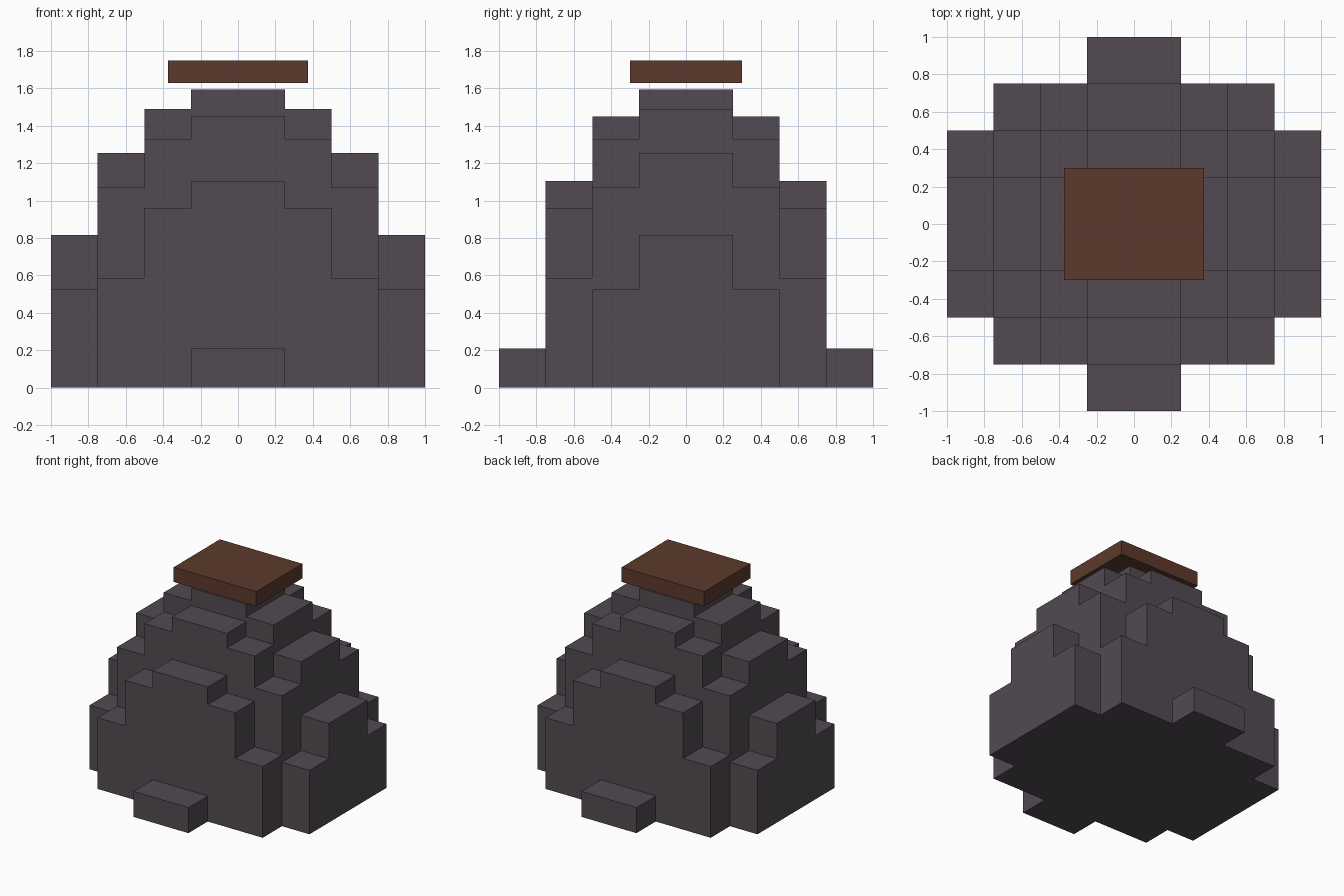
import bpy
import bmesh

cube = bpy.data.objects.get("Cube")
if cube:
    bpy.data.objects.remove(cube, do_unlink=True)


def make_material(name, rgb):
    mat = bpy.data.materials.new(name)
    mat.use_nodes = True
    mat.diffuse_color = (*rgb, 1)
    mat.node_tree.nodes["Principled BSDF"].inputs["Base Color"].default_value = (*rgb, 1)
    return mat


def make_object(name, bm, mat):
    bmesh.ops.remove_doubles(bm, verts=bm.verts, dist=0.0001)
    mesh = bpy.data.meshes.new(name)
    bm.to_mesh(mesh)
    bm.free()
    mesh.materials.append(mat)
    obj = bpy.data.objects.new(name, mesh)
    bpy.context.collection.objects.link(obj)
    return obj


stone = make_material("dark stone", (0.084, 0.070, 0.084))
wood = make_material("brown wood", (0.107, 0.042, 0.025))

# Column heights of one quarter, by distance from the centre: rows in y, columns in x
STEP = 0.25
HEIGHTS = [
    [1.595, 1.49, 1.255, 0.815],
    [1.45, 1.33, 1.07, 0.525],
    [1.105, 0.96, 0.585, 0],
    [0.21, 0, 0, 0],
]


def height(i, j):
    """Height of the mirrored column at grid cell i, j (each from -4 to 3)."""
    a, b = (n if n >= 0 else -n - 1 for n in (i, j))
    return HEIGHTS[b][a] if max(a, b) < len(HEIGHTS) else 0


# Stepped mound: tops, base and only the exposed walls
bm = bmesh.new()


def quad(points):
    bm.faces.new([bm.verts.new(p) for p in points])


cells = range(-len(HEIGHTS), len(HEIGHTS))
for i in cells:
    for j in cells:
        h = height(i, j)
        if h == 0:
            continue
        x, y = i * STEP, j * STEP
        corners = [(x, y), (x + STEP, y), (x + STEP, y + STEP), (x, y + STEP)]
        quad([(*c, h) for c in corners])
        quad([(*c, 0) for c in reversed(corners)])
        for k, (dx, dy) in enumerate([(0, -1), (1, 0), (0, 1), (-1, 0)]):
            low = height(i + dx, j + dy)
            if low < h:
                p, q = corners[k], corners[(k + 1) % 4]
                quad([(*p, low), (*q, low), (*q, h), (*p, h)])
make_object("stepped_mound", bm, stone)

# Flat slab floating above the peak
bm = bmesh.new()
bmesh.ops.create_cube(bm, size=1)
bmesh.ops.scale(bm, vec=(0.75, 0.6, 0.12), verts=bm.verts)
slab = make_object("top_slab", bm, wood)
slab.location.z = 1.69
